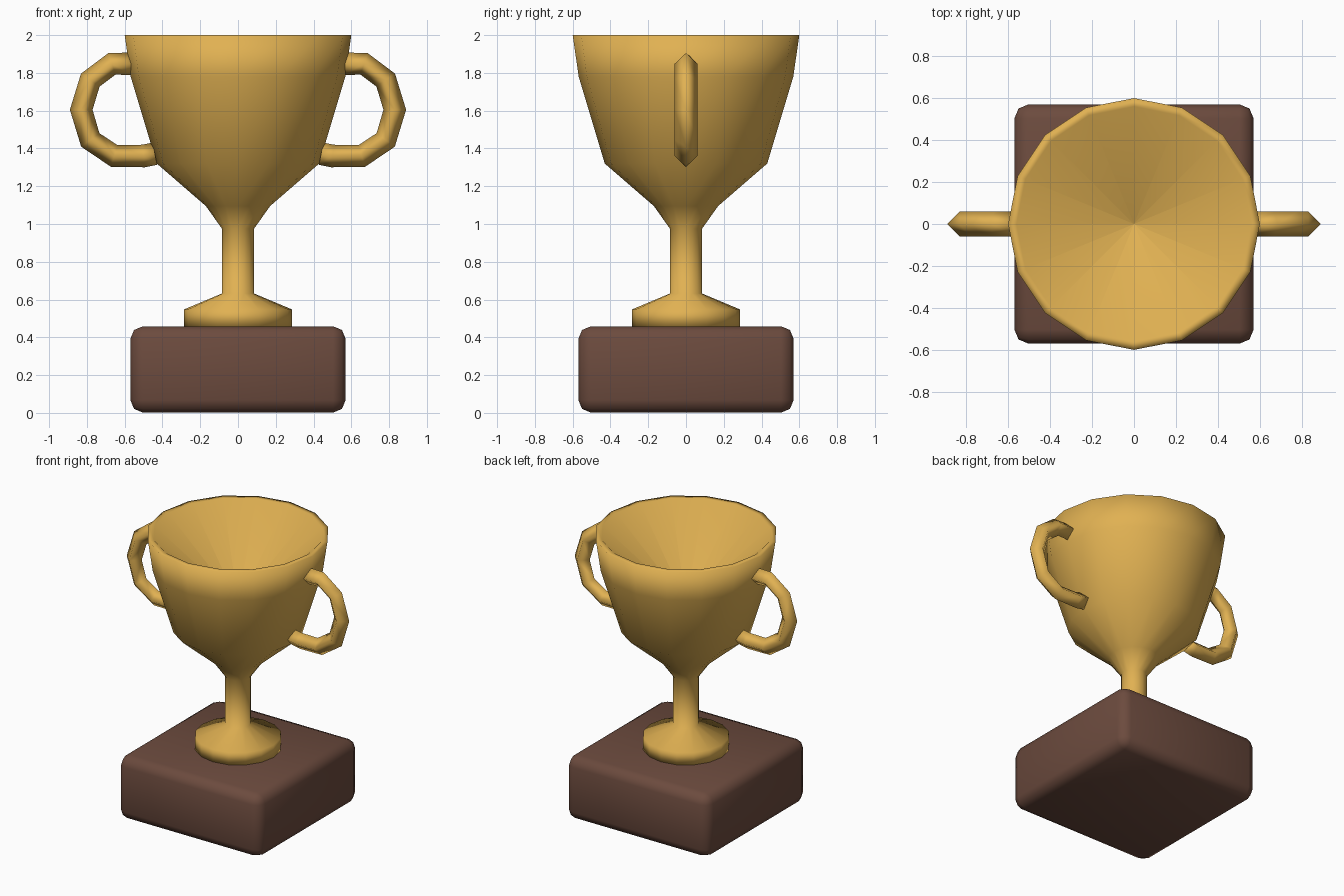
import bpy, bmesh, math
from mathutils import Vector

if "Cube" in bpy.data.objects:
    bpy.data.objects.remove(bpy.data.objects["Cube"])


def material(name, rgb):
    m = bpy.data.materials.new(name)
    m.diffuse_color = (*rgb, 1)
    m.use_nodes = True
    m.node_tree.nodes["Principled BSDF"].inputs["Base Color"].default_value = m.diffuse_color
    return m


gold = material("gold", (0.75, 0.44, 0.085))
wood = material("dark_wood", (0.15, 0.07, 0.048))


def skin(name, rings, mat):
    """Join equal closed rings of points into a smooth, capped tube-like mesh."""
    bm = bmesh.new()
    vs = [[bm.verts.new(p) for p in ring] for ring in rings]
    n = len(vs[0])
    for a, b in zip(vs, vs[1:]):
        for i in range(n):
            j = (i + 1) % n
            bm.faces.new((a[i], a[j], b[j], b[i]))
    bm.faces.new(vs[0][::-1])
    bm.faces.new(vs[-1])
    bmesh.ops.recalc_face_normals(bm, faces=bm.faces)
    for f in bm.faces:
        f.smooth = True
    me = bpy.data.meshes.new(name)
    bm.to_mesh(me)
    bm.free()
    me.materials.append(mat)
    ob = bpy.data.objects.new(name, me)
    bpy.context.collection.objects.link(ob)
    return ob


# Plinth: rounded block
bpy.ops.mesh.primitive_cube_add(size=1, location=(0, 0, 0.23))
plinth = bpy.context.object
plinth.name = "plinth"
plinth.scale = (1.14, 1.14, 0.457)
bpy.ops.object.transform_apply(location=False, rotation=False, scale=True)
plinth.data.materials.append(wood)
bpy.ops.object.shade_smooth()
bevel = plinth.modifiers.new("rounded_edges", 'BEVEL')
bevel.width = 0.067
bevel.segments = 2

# Cup: foot, stem, bowl, flat rim and conical inside as one 16-sided turned profile
SIDES = 16
profile = [(0.285, 0.455), (0.285, 0.548), (0.085, 0.632), (0.085, 0.975),
           (0.17, 1.095), (0.43, 1.32), (0.568, 1.78), (0.6, 2.0),
           (0.56, 2.0), (0.001, 1.5)]
angles = [2 * math.pi * i / SIDES for i in range(SIDES)]
skin("cup", [[(r * math.cos(a), r * math.sin(a), z) for a in angles]
             for r, z in profile], gold)

# Handles: diamond section swept along a C-shaped path, one per side
path = [Vector((x, 0, z)) for x, z in (
    (0.555, 1.848), (0.667, 1.848), (0.782, 1.762), (0.83, 1.605),
    (0.782, 1.445), (0.655, 1.36), (0.5, 1.36), (0.44, 1.372))]
R = 0.06
for side, label in ((1, "right"), (-1, "left")):
    rings = []
    for i, p in enumerate(path):
        t = Vector((0, 0, 0))
        if i > 0:
            t += (p - path[i - 1]).normalized()
        if i < len(path) - 1:
            t += (path[i + 1] - p).normalized()
        t.normalize()
        out = Vector((-t.z, 0, t.x)) * R
        across = Vector((0, R, 0))
        ring = [p + out, p + across, p - out, p - across]
        rings.append([(side * v.x, v.y, v.z) for v in ring])
    skin(label + "_handle", rings, gold)
